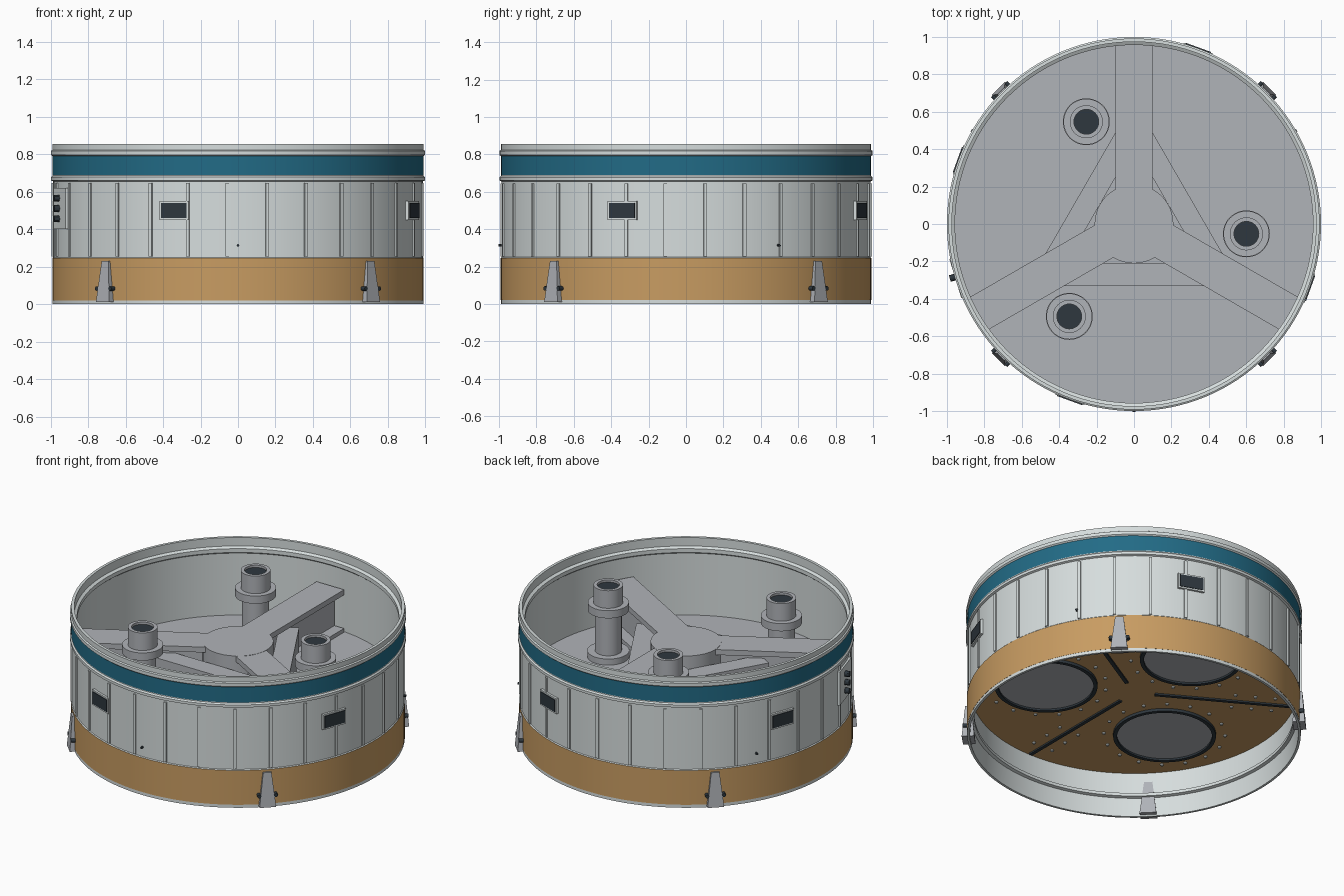
import bpy, bmesh
from math import radians, sin, cos, tau
from mathutils import Matrix, Vector

cube = bpy.data.objects.get("Cube")
if cube:
    bpy.data.objects.remove(cube, do_unlink=True)


def make_material(name, rgb):
    # rgb in 0-255 display values, converted to linear
    lin = [((c / 255 + 0.055) / 1.055) ** 2.4 for c in rgb]
    m = bpy.data.materials.new(name)
    m.use_nodes = True
    m.diffuse_color = (*lin, 1)
    bsdf = m.node_tree.nodes["Principled BSDF"]
    bsdf.inputs["Base Color"].default_value = (*lin, 1)
    bsdf.inputs["Roughness"].default_value = 0.6
    return m


WHITE = make_material("pale_hull", (214, 221, 221))
ORANGE = make_material("tan_insulation", (200, 156, 98))
BLUE = make_material("teal_band", (34, 107, 134))
GRAY = make_material("mid_gray", (176, 179, 184))
DARK = make_material("dark_slate", (46, 55, 62))
made = []


def finish(bm, name, mats):
    bmesh.ops.recalc_face_normals(bm, faces=bm.faces[:])
    me = bpy.data.meshes.new(name)
    bm.to_mesh(me)
    bm.free()
    for m in mats:
        me.materials.append(m)
    ob = bpy.data.objects.new(name, me)
    bpy.context.collection.objects.link(ob)
    made.append(ob)
    return ob


def polar(r, deg, z=0.0):
    a = radians(deg)
    return Vector((r * cos(a), r * sin(a), z))


def lathe(name, profile, mats, colour=None, closed=True, at=(0, 0, 0), n=96):
    # spin an (r, z) profile; colour(r, z) of a segment's middle gives its slot
    bm = bmesh.new()
    cols = []
    for r, z in profile:
        if r == 0:
            cols.append([bm.verts.new((0, 0, z))] * n)
        else:
            cols.append([bm.verts.new((r * cos(tau * i / n), r * sin(tau * i / n), z))
                         for i in range(n)])
    count = len(profile)
    for k in range(count if closed else count - 1):
        a, b = cols[k], cols[(k + 1) % count]
        (r0, z0), (r1, z1) = profile[k], profile[(k + 1) % count]
        for i in range(n):
            j = (i + 1) % n
            quad = list(dict.fromkeys((a[i], a[j], b[j], b[i])))
            if len(quad) > 2:
                f = bm.faces.new(quad)
                if colour:
                    f.material_index = colour((r0 + r1) / 2, (z0 + z1) / 2)
    ob = finish(bm, name, mats)
    ob.location = at
    return ob


def box(name, size, mat, r, deg, z, taper=None):
    # x of the box points outward; taper = (depth, width) factors at the top
    bm = bmesh.new()
    bmesh.ops.create_cube(bm, size=1, matrix=Matrix.Diagonal((*size, 1)))
    if taper:
        for v in bm.verts:
            if v.co.z > 0:
                v.co.x *= taper[0]
                v.co.y *= taper[1]
    ob = finish(bm, name, [mat])
    ob.location = polar(r, deg, z)
    ob.rotation_euler.z = radians(deg)
    return ob


def pin(name, radius, depth, mat, r, deg, z, sideways=0.0):
    # small cylinder pointing outward from the hull
    bm = bmesh.new()
    bmesh.ops.create_cone(bm, cap_ends=True, segments=12, radius1=radius, radius2=radius,
                          depth=depth, matrix=Matrix.Rotation(radians(90), 4, 'Y'))
    ob = finish(bm, name, [mat])
    ob.rotation_euler.z = radians(deg)
    ob.location = polar(r, deg, z) + polar(sideways, deg + 90)
    return ob


# Hull shell: outer bands, raised rings, top lip and bare inside wall
hull = [(.975, 0), (.99, 0), (.99, .02), (.991, .02), (.991, .245), (.986, .25),
        (.986, .655), (.998, .66), (.998, .677), (.99, .685), (.99, .69), (.99, .785),
        (.99, .79), (.998, .797), (.998, .818), (.99, .823), (.99, .855),
        (.972, .855), (.972, .80), (.955, .79), (.955, .765), (.967, .755),
        (.967, .15), (.948, .145), (.948, .125), (.967, .12)]


def hull_colour(r, z):
    if r < .985:
        return 0
    return 1 if .02 <= z < .246 else 2 if .688 < z < .788 else 0


lathe("hull_shell", hull, [WHITE, ORANGE, BLUE], hull_colour, n=128)

# Bulkhead: gray deck above, insulated face below
lathe("bulkhead", [(0, .35), (.967, .35), (.967, .29), (0, .29)], [GRAY, ORANGE],
      lambda r, z: 1 if z < .3 else 0, closed=False)

# Vertical panel ribs
for i in range(29):
    box("panel_rib", (.012, .018, .39), WHITE, .988, 6 + i * 360 / 29, .45)

# Windows with frames
for deg in (-20, 70, 160, 250):
    box("window_frame", (.03, .165, .10), WHITE, .984, deg, .5)
    box("window_pane", (.008, .145, .08), DARK, .999, deg, .5)

# Tapered mounting brackets with dark bolts
for deg in (45, 135, 225, 315):
    box("mount_bracket", (.075, .10, .22), GRAY, .985, deg, .12, taper=(.5, .5))
    for side in (-.05, .05):
        pin("bracket_bolt", .012, .035, DARK, 1.0, deg, .083, side)

# Connector box with three plugs
box("connector_plate", (.03, .22, .22), WHITE, .982, 197, .51)
for z in (.455, .51, .565):
    pin("connector_plug", .018, .04, DARK, 1.005, 196.5, z)

# Small hull pins
for deg in (30, 150, 270):
    pin("hull_pin", .007, .02, DARK, .992, deg, .313)

# Central hub
lathe("hub", [(0, .63), (.21, .63), (.21, .34), (0, .34)], [GRAY], closed=False, n=64)

for k in range(3):
    spoke = 90 + 120 * k
    gap = spoke - 60

    # I-shaped spoke beam
    box("spoke_top", (.80, .20, .035), GRAY, .555, spoke, .611)
    box("spoke_web", (.80, .06, .26), GRAY, .555, spoke, .47)
    box("spoke_foot", (.80, .20, .03), GRAY, .555, spoke, .36)

    # Brace between neighbouring spokes
    box("hub_brace", (.12, .78, .20), GRAY, .27, gap, .45)

    # Standpipe with flanges and a dark mouth
    x, y, _ = polar(.602, 115 + 120 * k)
    pipe = [(0, .805), (.066, .805), (.066, .82), (.088, .82), (.088, .705),
            (.122, .705), (.122, .655), (.08, .655), (.08, .39), (.125, .39),
            (.125, .34)]
    lathe("standpipe", pipe, [GRAY, DARK], lambda r, z: 1 if r < .04 else 0,
          closed=False, at=(x, y, 0), n=48)

    # Round underside cover with dark seal
    cx, cy, _ = polar(.53, spoke)
    lathe("cover_disc", [(0, .284), (.285, .284), (.285, .295)], [GRAY],
          closed=False, at=(cx, cy, 0), n=64)
    lathe("cover_seal", [(.282, .295), (.282, .272), (.305, .272), (.305, .295)],
          [DARK], at=(cx, cy, 0), n=64)

    # Underside slot strip
    box("underside_slot", (.83, .022, .012), DARK, .54, gap, .286)

    # Rivets around the cover and beside the slot
    spots = [Vector((cx, cy, .288)) + polar(.36, spoke + i * 22.5) for i in range(16)]
    spots += [polar(r, gap, .288) + polar(s, gap + 90)
              for r in (.6, .72, .84) for s in (-.07, .07)]
    bm = bmesh.new()
    for p in spots:
        if p.xy.length < .93:
            bmesh.ops.create_cone(bm, cap_ends=True, segments=10, radius1=.009,
                                  radius2=.012, depth=.014, matrix=Matrix.Translation(p))
    finish(bm, "underside_rivets", [WHITE])

# Smooth the round parts, keep the edges sharp
bpy.ops.object.select_all(action='DESELECT')
for ob in made:
    ob.select_set(True)
bpy.context.view_layer.objects.active = made[0]
bpy.ops.object.shade_smooth_by_angle(angle=radians(30))
